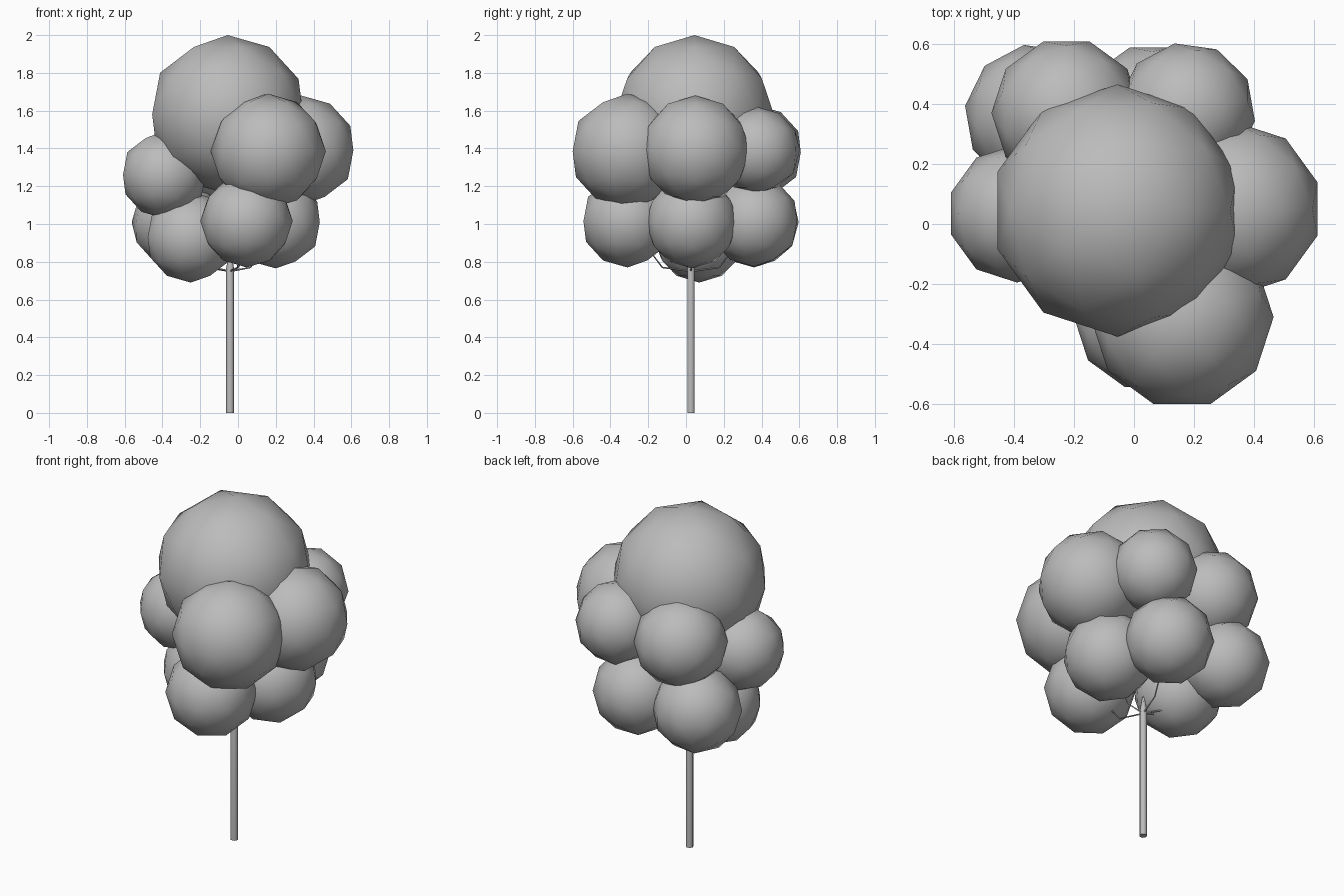
import bpy
import bmesh
import math
from mathutils import Vector

cube = bpy.data.objects.get("Cube")
if cube:
    bpy.data.objects.remove(cube, do_unlink=True)

# One plain grey for the whole tree
GREY = (0.5, 0.5, 0.5, 1.0)
grey = bpy.data.materials.new("plain_grey")
grey.use_nodes = True
grey.diffuse_color = GREY
grey.node_tree.nodes["Principled BSDF"].inputs["Base Color"].default_value = GREY


def add_object(name, data):
    data.materials.append(grey)
    obj = bpy.data.objects.new(name, data)
    bpy.context.collection.objects.link(obj)
    return obj


def foliage(name, centre, radius, spin):
    """Low-poly, smooth-shaded ball of leaves."""
    bm = bmesh.new()
    bmesh.ops.create_icosphere(bm, subdivisions=2, radius=radius)
    for face in bm.faces:
        face.smooth = True
    mesh = bpy.data.meshes.new(name)
    bm.to_mesh(mesh)
    bm.free()
    obj = add_object(name, mesh)
    obj.location = centre
    obj.rotation_euler.z = math.radians(spin)


def rod(name, points, radii, width, sides):
    """Tapered round rod along a few points."""
    curve = bpy.data.curves.new(name, "CURVE")
    curve.dimensions = "3D"
    curve.bevel_depth = width
    curve.bevel_resolution = sides
    curve.use_fill_caps = True
    spline = curve.splines.new("POLY")
    spline.points.add(len(points) - 1)
    for point, position, radius in zip(spline.points, points, radii):
        point.co = (*position, 1)
        point.radius = radius
    add_object(name, curve)


# Crown and the two rings of foliage: centre, radius, spin
balls = {
    "crown": ((-0.055, 0.045, 1.58), 0.42, 0),
    "upper_front": ((0.16, -0.31, 1.385), 0.305, 18),
    "upper_left": ((0.335, 0.05, 1.39), 0.29, 0),
    "upper_back_left": ((0.175, 0.375, 1.39), 0.23, 10),
    "upper_back_right": ((-0.225, 0.37, 1.38), 0.25, 18),
    "upper_right": ((-0.39, 0.035, 1.26), 0.23, 0),
    "lower_front": ((0.045, -0.31, 1.015), 0.245, 18),
    "lower_left": ((0.20, 0.03, 1.01), 0.245, 0),
    "lower_back_left": ((0.06, 0.36, 1.015), 0.24, 18),
    "lower_back_right": ((-0.325, 0.36, 1.01), 0.24, 10),
    "lower_right": ((-0.25, 0.07, 0.93), 0.24, 0),
}
for name, (centre, radius, spin) in balls.items():
    foliage(name + "_foliage", centre, radius, spin)

# Slim trunk narrowing to a point inside the foliage
TRUNK_X, TRUNK_Y = -0.042, 0.026
rod("trunk", [(TRUNK_X, TRUNK_Y, z) for z in (0, 0.76, 0.86)],
    (1, 1, 0.15), 0.022, 1)

# Hair-thin twigs curving from the trunk top to the lower foliage
start = Vector((TRUNK_X, TRUNK_Y, 0.75))
for name in ("lower_front", "lower_left", "lower_back_left",
             "lower_back_right", "lower_right"):
    end = Vector(balls[name][0])
    bend = start.lerp(end, 0.45)
    bend.z = start.z + 0.02
    rod(name + "_twig", (start, bend, end), (1, 0.8, 0.5), 0.005, 0)
